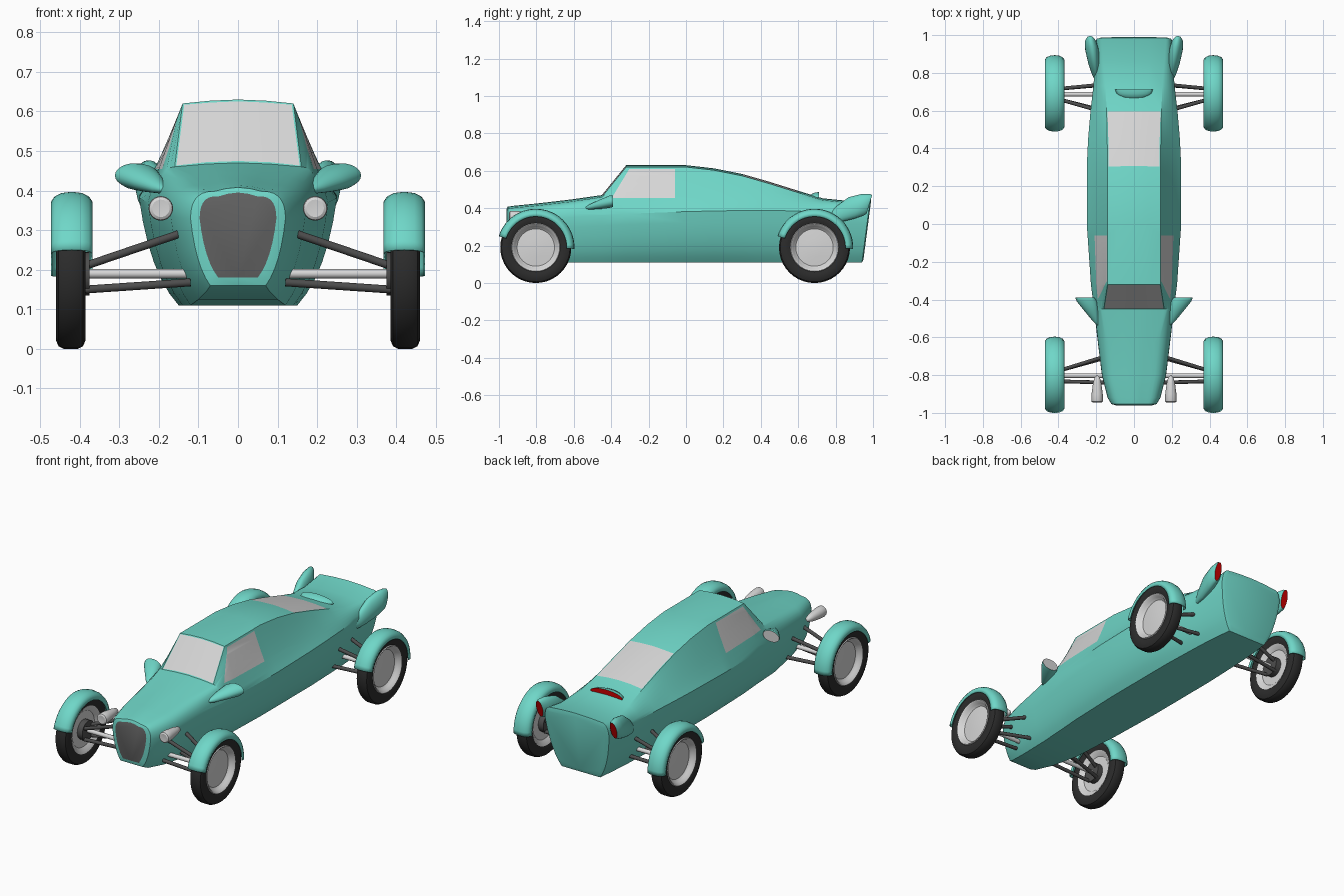
import bpy, bmesh, math
from mathutils import Vector

if "Cube" in bpy.data.objects:
    bpy.data.objects.remove(bpy.data.objects["Cube"])


def material(name, r, g, b):
    m = bpy.data.materials.new(name)
    m.diffuse_color = (r, g, b, 1)
    m.use_nodes = True
    m.node_tree.nodes["Principled BSDF"].inputs["Base Color"].default_value = m.diffuse_color
    return m


TEAL = material("teal paint", 0.16, 0.68, 0.58)
LIGHT = material("light grey", 0.68, 0.68, 0.68)
DARK = material("dark grey metal", 0.075, 0.075, 0.075)
GRILLE = material("grille grey", 0.12, 0.12, 0.12)
RUBBER = material("black rubber", 0.025, 0.025, 0.025)
RED = material("red lamp", 0.6, 0.0, 0.0)


def finish(name, bm, mats, angle=35):
    bmesh.ops.recalc_face_normals(bm, faces=bm.faces)
    me = bpy.data.meshes.new(name)
    bm.to_mesh(me)
    bm.free()
    for m in mats:
        me.materials.append(m)
    me.shade_smooth()
    me.set_sharp_from_angle(angle=math.radians(angle))
    ob = bpy.data.objects.new(name, me)
    bpy.context.collection.objects.link(ob)
    return ob


def skin(bm, rings, closed=True):
    """Join rings of points with quads; returns the rings of vertices."""
    vs = [[bm.verts.new(p) for p in r] for r in rings]
    n = len(vs[0])
    for a, b in zip(vs, vs[1:]):
        for i in range(n if closed else n - 1):
            j = (i + 1) % n
            bm.faces.new((a[i], a[j], b[j], b[i]))
    return vs


def pod(name, stations, s, cap_mat, slant=0.0):
    """Teardrop lofted along y, with a coloured flat back end."""
    bm = bmesh.new()
    rings = []
    for cx, cy, cz, rx, rz in stations:
        ring = []
        for k in range(24):
            a = k * math.tau / 24
            dz = rz * math.sin(a)
            ring.append((s * (cx + rx * math.cos(a)), cy + slant * dz, cz + dz))
        rings.append(ring)
    vs = skin(bm, rings)
    bm.faces.new(vs[0])
    cap = bm.faces.new(vs[-1])
    bmesh.ops.inset_region(bm, faces=[cap], thickness=0.005)
    cap.material_index = 1
    return finish(name, bm, [TEAL, cap_mat])


def lathe(name, profile, centre, axis, mat, s=1, n=40):
    """Spin (along, radius) points around the x or y axis."""
    bm = bmesh.new()
    rings = []
    for t, r in profile:
        ring = []
        for k in range(n):
            a = k * math.tau / n
            u, v = r * math.cos(a), r * math.sin(a)
            p = (s * t, u, v) if axis == "x" else (u, t, v)
            ring.append(Vector(p) + Vector(centre))
        rings.append(ring)
    skin(bm, rings)
    bmesh.ops.remove_doubles(bm, verts=bm.verts, dist=1e-5)
    return finish(name, bm, [mat])


def rod(name, a, b, r, mat):
    a, b = Vector(a), Vector(b)
    d = b - a
    bm = bmesh.new()
    bmesh.ops.create_cone(bm, cap_ends=True, segments=14, radius1=r, radius2=r, depth=d.length)
    q = d.to_track_quat("Z", "Y")
    for v in bm.verts:
        v.co = q @ v.co + (a + b) / 2
    return finish(name, bm, [mat])


def bezier(a, c, b, n):
    return [tuple((1 - t) ** 2 * p + 2 * t * (1 - t) * q + t * t * r for p, q, r in zip(a, c, b))
            for t in (i / n for i in range(n + 1))]


# Body sections: y, floor z, floor half width, shoulder x z, upper control x z, roof edge x z
BODY = [
    (-.96, .18, .05, .097, .33, .097, .39, .05, .385),
    (-.953, .16, .07, .12, .33, .12, .40, .06, .398),
    (-.92, .145, .08, .14, .33, .14, .405, .07, .403),
    (-.80, .125, .10, .17, .335, .17, .415, .09, .415),
    (-.62, .11, .12, .192, .35, .19, .435, .11, .436),
    (-.45, .11, .13, .212, .362, .20, .46, .16, .46),
    (-.32, .11, .14, .228, .37, .20, .46, .14, .62),
    (0, .11, .15, .25, .382, .205, .455, .14, .62),
    (.15, .11, .15, .25, .385, .205, .45, .14, .603),
    (.30, .11, .15, .25, .388, .205, .445, .14, .573),
    (.45, .11, .15, .243, .388, .20, .44, .142, .53),
    (.60, .11, .145, .23, .385, .20, .43, .145, .483),
    (.73, .11, .14, .215, .38, .20, .43, .15, .443),
    (.86, .11, .13, .205, .375, .20, .425, .16, .43),
    (.985, .11, .12, .20, .37, .20, .44, .17, .448),
]
rings = []
for y, zb, wb, ws, zs, cx, cz, wt, zt in BODY:
    low = bezier((wb, zb), (wb + .75 * (ws - wb), zb + .3 * (zs - zb)), (ws, zs), 6)
    up = bezier((ws, zs), (cx, cz), (wt, zt), 7)
    half = low + up[1:] + [(wt * .5, zt + .007)]
    sec = [(0, zb)] + half + [(0, zt + .01)] + [(-x, z) for x, z in reversed(half)]
    lean = .13 if y > .9 else 0
    rings.append([(x, y + lean * (z - .45), z) for x, z in sec])
bm = bmesh.new()
vs = skin(bm, rings)
bm.faces.new(vs[0]).material_index = 2
rear = bm.faces.new(vs[-1])
bmesh.ops.recalc_face_normals(bm, faces=bm.faces)
bmesh.ops.inset_region(bm, faces=[rear], thickness=.02, depth=.006)


def top_faces(y0, y1, z0):
    return [f for f in bm.faces if y0 < f.calc_center_median().y < y1
            and all(abs(v.co.x) < .165 and v.co.z > z0 for v in f.verts)
            and max(v.co.x for v in f.verts) - min(v.co.x for v in f.verts) > .05]


# Windscreen and rear window
for y0, y1, z0 in ((-.44, -.33, .455), (.31, .59, .47)):
    pane = top_faces(y0, y1, z0)
    bmesh.ops.inset_region(bm, faces=pane, thickness=.006)
    for f in pane:
        f.material_index = 1
# Side windows: cut their outline into the body sides
slant = Vector((0, .165, -.10))
corner = Vector((0, -.40, .45))
for co, no in ((corner, slant), ((0, -.06, 0), (0, 1, 0)), ((0, 0, .455), (0, 0, 1)), ((0, 0, .61), (0, 0, 1))):
    near = [f for f in bm.faces if -.5 < f.calc_center_median().y < .1
            and f.calc_center_median().z > .37 and abs(f.calc_center_median().x) > .13]
    geom = near + list({e for f in near for e in f.edges}) + list({v for f in near for v in f.verts})
    bmesh.ops.bisect_plane(bm, geom=geom, plane_co=co, plane_no=no, dist=1e-5)
for f in bm.faces:
    c = f.calc_center_median()
    if abs(c.x) > .135 and .455 < c.z < .61 and c.y < -.06 and (c - corner).dot(slant) > 0:
        f.material_index = 1
finish("body", bm, [TEAL, LIGHT, GRILLE], 28)

# High brake lamp
pod("high_brake_lamp", [(0, .66, .455, .02, .006), (0, .67, .457, .065, .018),
                        (0, .69, .458, .092, .026), (0, .712, .458, .1, .028)], 1, RED)

TYRE = [(-.03, .125), (-.0375, .145), (-.0375, .168), (-.031, .183), (-.018, .19)]
TYRE += [(-t, r) for t, r in reversed(TYRE)]
RIM = [(-.015, 0), (-.015, .10), (-.028, .118), (-.033, .13), (.033, .13), (.037, .127),
       (.033, .12), (.018, .112), (.008, .10), (.012, .05), (.014, 0)]
FENDER = [(-.05, .165), (-.05, .182), (-.042, .194), (-.025, .202), (0, .205)]
FENDER += [(-x, r) for x, r in reversed(FENDER[:-1])]

for s, side in ((1, "right"), (-1, "left")):
    # Wing mirrors, tail fins and headlights
    pod("mirror_" + side, [(.185, -.54, .40, .004, .004), (.20, -.515, .407, .018, .014),
                           (.225, -.46, .421, .038, .025), (.25, -.41, .434, .053, .033),
                           (.26, -.39, .438, .051, .031)], s, LIGHT)
    pod("tail_fin_" + side, [(.197, .75, .345, .004, .01), (.203, .79, .365, .018, .045),
                             (.212, .85, .393, .03, .066), (.222, .92, .41, .036, .066),
                             (.23, .965, .418, .03, .058), (.232, .98, .42, .02, .05)], s, RED, .3)
    lathe("headlight_" + side, [(-.07, 0), (-.072, .022), (-.068, .029), (-.06, .031), (-.03, .03),
                                (.03, .022), (.06, .014), (.075, 0)],
          (s * .195, -.873, .355), "y", LIGHT, n=24)
    # Wheels with fenders, axles and suspension
    for end, cy, arms in (("front", -.803, (-.70, -.84)), ("rear", .687, (.59, .74))):
        tag = end + "_" + side
        hub = (s * .4225, cy, .19)
        lathe("tyre_" + tag, TYRE, hub, "x", RUBBER, s)
        lathe("rim_" + tag, RIM, hub, "x", LIGHT, s)
        lathe("hub_" + tag, [(-.047, 0), (-.047, .055), (-.01, .055)], hub, "x", DARK, s, 24)
        bm = bmesh.new()
        arcs = []
        for k in range(25):
            a = math.radians(-2 + k * 165 / 24)
            arcs.append([(s * (.42 + x), cy + r * math.cos(a), .19 + r * math.sin(a)) for x, r in FENDER])
        skin(bm, arcs, closed=False)
        fender = finish("fender_" + tag, bm, [TEAL], 50)
        mod = fender.modifiers.new("thickness", "SOLIDIFY")
        mod.thickness = .004
        mod.offset = 0
        rod("axle_" + tag, (s * .13, cy, .19), (s * .39, cy, .19), .012, LIGHT)
        for i, ay in enumerate(arms):
            hy = cy + (.03 if ay > cy else -.03)
            rod(f"upper_arm_{tag}_{i}", (s * .385, hy, .21), (s * .15, ay, .29), .01, DARK)
            rod(f"lower_arm_{tag}_{i}", (s * .385, hy, .15), (s * .12, ay, .168), .01, DARK)
